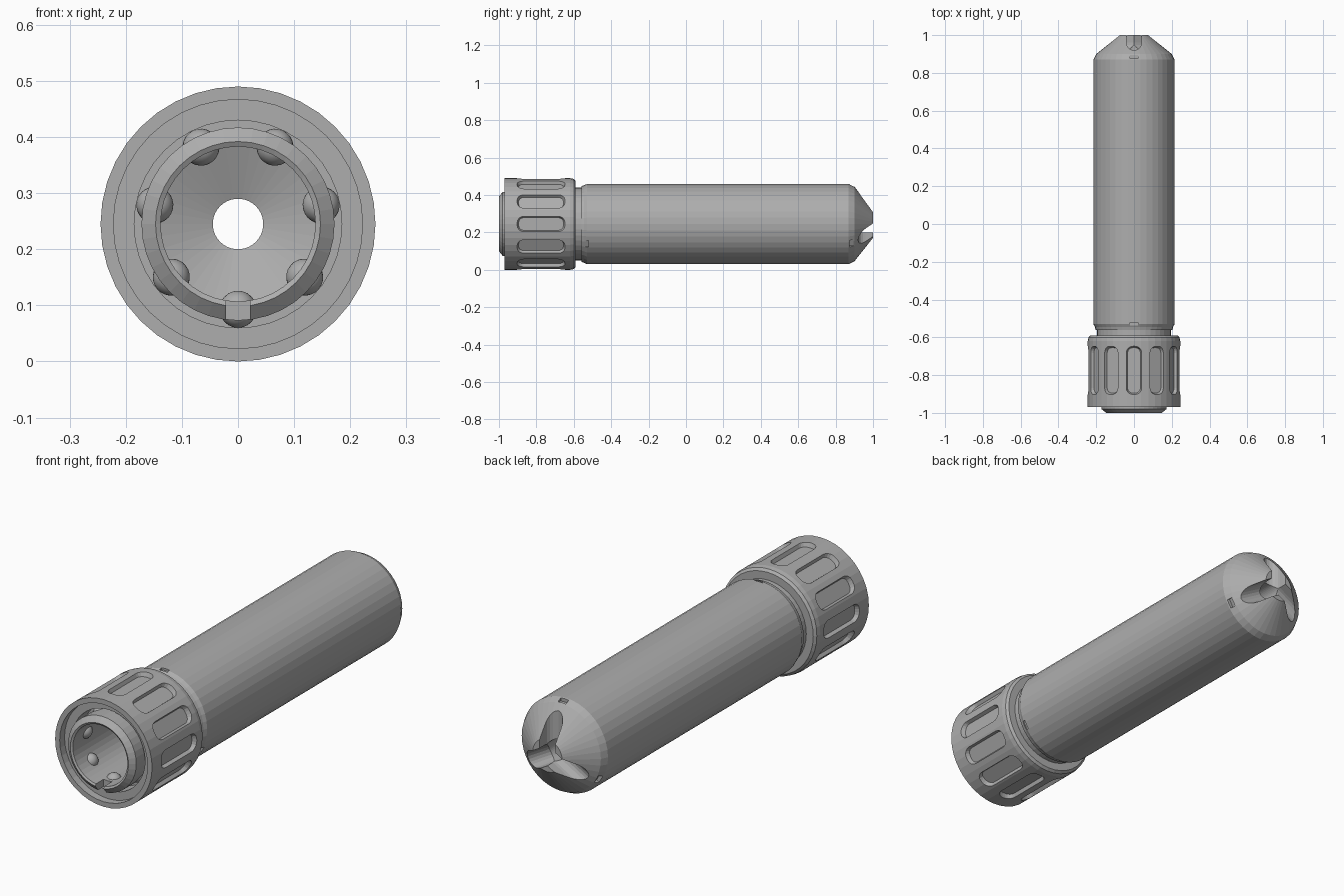
import bpy, bmesh, math
from mathutils import Matrix

SIDES = 40
AXIS_Z = 0.245

cube = bpy.data.objects.get("Cube")
if cube:
    bpy.data.objects.remove(cube, do_unlink=True)

grey = bpy.data.materials.new("grey metal")
grey.use_nodes = True
colour = (0.42, 0.42, 0.42, 1)
grey.diffuse_color = colour
grey.node_tree.nodes["Principled BSDF"].inputs["Base Color"].default_value = colour


def finish(name, bm):
    bmesh.ops.recalc_face_normals(bm, faces=bm.faces)
    mesh = bpy.data.meshes.new(name)
    bm.to_mesh(mesh)
    bm.free()
    mesh.materials.append(grey)
    obj = bpy.data.objects.new(name, mesh)
    bpy.context.collection.objects.link(obj)
    return obj


def around(degrees):
    """Local z becomes the radial direction at this angle, 0 being the top."""
    return Matrix.Translation((0, 0, AXIS_Z)) @ Matrix.Rotation(math.radians(degrees), 4, 'Y')


def lathe(name, profile):
    """Spin a closed (y, radius) profile around the long axis."""
    bm = bmesh.new()
    rings = []
    for i in range(SIDES):
        a = 2 * math.pi * i / SIDES
        rings.append([bm.verts.new((r * math.sin(a), y, AXIS_Z + r * math.cos(a)))
                      for y, r in profile])
    n = len(profile)
    for i in range(SIDES):
        p, q = rings[i], rings[(i + 1) % SIDES]
        for j in range(n):
            k = (j + 1) % n
            bm.faces.new((p[j], p[k], q[k], q[j]))
    return finish(name, bm)


def loft(name, loops, degrees):
    """Capped solid through matching loops of points."""
    bm = bmesh.new()
    mat = around(degrees)
    rings = [[bm.verts.new(mat @ Matrix.Translation(p).translation) for p in loop]
             for loop in loops]
    n = len(rings[0])
    for p, q in zip(rings, rings[1:]):
        for j in range(n):
            k = (j + 1) % n
            bm.faces.new((p[j], p[k], q[k], q[j]))
    bm.faces.new(rings[0])
    bm.faces.new(rings[-1])
    return finish(name, bm)


def rounded_rect(half_w, half_l, corner, y, z):
    pts = []
    for q, (sx, sy) in enumerate(((1, 1), (-1, 1), (-1, -1), (1, -1))):
        for s in range(5):
            a = math.pi / 2 * (q + s / 4)
            pts.append((sx * (half_w - corner) + corner * math.cos(a),
                        y + sy * (half_l - corner) + corner * math.sin(a), z))
    return pts


def box(name, half_w, y0, y1, z0, z1, degrees):
    loops = [[(-half_w, y0, z), (half_w, y0, z), (half_w, y1, z), (-half_w, y1, z)]
             for z in (z0, z1)]
    return loft(name, loops, degrees)


def carve(target, cutters):
    """Subtract the cutters, bake the result and drop the helpers."""
    for c in cutters:
        c.hide_render = True
        mod = target.modifiers.new("cut", 'BOOLEAN')
        mod.operation = 'DIFFERENCE'
        mod.solver = 'EXACT'
        mod.object = c
    graph = bpy.context.evaluated_depsgraph_get()
    baked = bpy.data.meshes.new_from_object(target.evaluated_get(graph))
    target.modifiers.clear()
    target.data = baked
    for c in cutters:
        bpy.data.objects.remove(c, do_unlink=True)


# Main tube with neck, bore and conical end
body = lathe("main_body", [
    (-0.62, 0.195), (-0.56, 0.195), (-0.56, 0.203), (-0.545, 0.207), (-0.53, 0.215),
    (0.87, 0.215), (0.9, 0.2), (1.0, 0.074), (1.0, 0.045),
    (-0.5, 0.045), (-0.54, 0.15), (-0.62, 0.15)])

# Three round-bottomed channels leave three prongs; small notches mark the rims
cutters = []
for a in (0, 120, 240):
    half = 0.04
    outline = [(half * math.cos(t), 0.96 + half * math.sin(t))
               for t in (math.pi + math.pi * i / 10 for i in range(11))]
    outline += [(half, 1.1), (-half, 1.1)]
    cutters.append(loft("channel_cutter", [[(x, y, z) for x, y in outline]
                                           for z in (0, 0.26)], a))
    cutters.append(box("rim_notch_cutter", 0.02, 0.875, 0.895, 0.197, 0.25, a))
    cutters.append(box("neck_notch_cutter", 0.02, -0.538, -0.522, 0.205, 0.25, a))
carve(body, cutters)

# Locking collar with twelve grip grooves
collar = lathe("locking_collar", [
    (-0.97, 0.245), (-0.62, 0.245), (-0.6, 0.241), (-0.59, 0.23), (-0.59, 0.172),
    (-0.86, 0.172), (-0.86, 0.185), (-0.935, 0.185), (-0.935, 0.222), (-0.97, 0.222)])
carve(collar, [loft("groove_cutter", [
    rounded_rect(0.034, 0.12, 0.027, -0.775, 0.225),
    rounded_rect(0.044, 0.13, 0.036, -0.775, 0.25)], 30 * i) for i in range(12)])

# Inner mounting tube with a key slot at the bottom
tube = lathe("mounting_tube", [
    (-0.98, 0.172), (-0.6, 0.172), (-0.6, 0.138), (-0.995, 0.138),
    (-1.0, 0.147)])
carve(tube, [box("key_slot_cutter", 0.021, -1.1, -0.94, 0.12, 0.2, 180)])

# Seven locking balls seated in the tube wall
for i in range(7):
    bm = bmesh.new()
    bmesh.ops.create_uvsphere(bm, u_segments=20, v_segments=12, radius=0.033,
                              matrix=around(180 + 360 * i / 7)
                              @ Matrix.Translation((0, -0.895, 0.152)))
    for f in bm.faces:
        f.smooth = True
    finish("locking_ball", bm)
